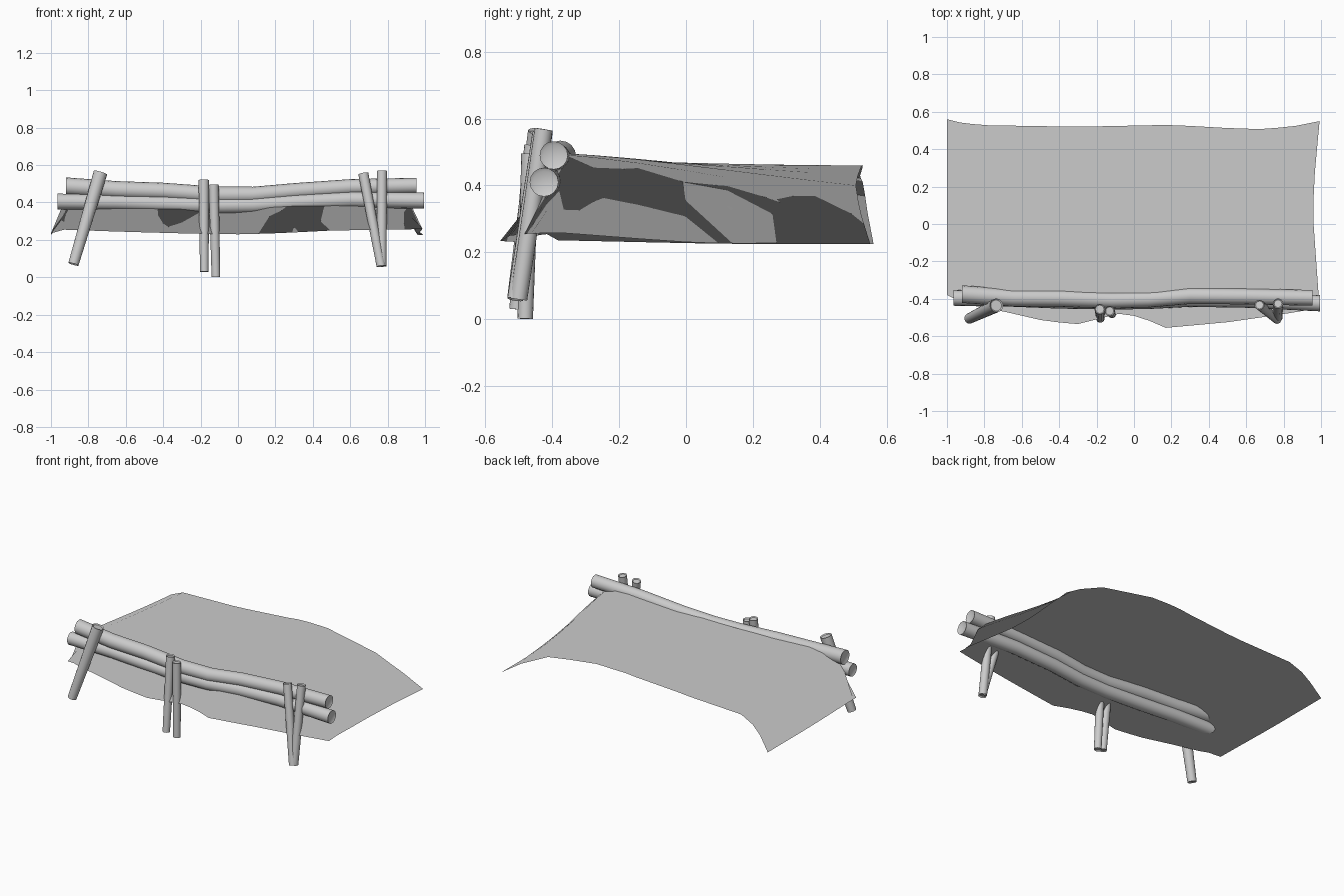
import bpy, bmesh, math
from mathutils import Vector

cube = bpy.data.objects.get("Cube")
if cube:
    bpy.data.objects.remove(cube, do_unlink=True)

grey = bpy.data.materials.new("plain_grey")
grey.use_nodes = True
grey.diffuse_color = (0.6, 0.6, 0.6, 1)
grey.node_tree.nodes["Principled BSDF"].inputs["Base Color"].default_value = (0.6, 0.6, 0.6, 1)


def finish(bm, name):
    mesh = bpy.data.meshes.new(name)
    bm.to_mesh(mesh)
    bm.free()
    mesh.materials.append(grey)
    obj = bpy.data.objects.new(name, mesh)
    bpy.context.collection.objects.link(obj)
    return obj


def interp(points, x):
    """Piecewise linear lookup in a list of (x, value) pairs."""
    for (x0, a), (x1, b) in zip(points, points[1:]):
        if x <= x1:
            return a + (b - a) * (x - x0) / (x1 - x0)
    return points[-1][1]


def log(name, path, r0, r1, sides=16):
    """Tapered round log along a path, with slightly hollowed ends."""
    pts = [Vector(p) for p in path]
    axis = (pts[-1] - pts[0]).normalized()
    side = axis.cross(Vector((0, 1, 0))).normalized()
    up = side.cross(axis)
    bm = bmesh.new()
    rings = []
    for i, p in enumerate(pts):
        r = r0 + (r1 - r0) * i / (len(pts) - 1)
        angles = [math.tau * k / sides for k in range(sides)]
        rings.append([bm.verts.new(p + r * (math.cos(a) * side + math.sin(a) * up)) for a in angles])
    for a, b in zip(rings, rings[1:]):
        for k in range(sides):
            j = (k + 1) % sides
            bm.faces.new((a[k], a[j], b[j], b[k]))
    caps = [bm.faces.new(rings[0][::-1]), bm.faces.new(rings[-1])]
    bmesh.ops.recalc_face_normals(bm, faces=bm.faces)
    for cap in caps:
        bmesh.ops.inset_region(bm, faces=[cap], thickness=0.25 * min(r0, r1), depth=-0.006)
    obj = finish(bm, name)
    bpy.ops.object.select_all(action='DESELECT')
    obj.select_set(True)
    bpy.context.view_layer.objects.active = obj
    bpy.ops.object.shade_smooth_by_angle(angle=math.radians(40))


# Two wavy rails
log("upper_rail", [(-.92, -.375, .487), (-.65, -.395, .468), (-.4, -.397, .46), (-.12, -.407, .44),
                   (.08, -.402, .44), (.3, -.384, .46), (.6, -.387, .482), (.955, -.395, .49)], .047, .042)
log("lower_rail", [(-.965, -.395, .405), (-.65, -.4, .402), (-.4, -.41, .393), (-.12, -.415, .383),
                   (.08, -.412, .385), (.3, -.4, .4), (.6, -.405, .415), (.995, -.424, .41)], .042, .043)

# Posts leaning against the rails, bottom to top
posts = {
    "leaning_post": ((-.88, -.505, .07), (-.735, -.435, .56), .028, .037),
    "middle_post_outer": ((-.18, -.505, .03), (-.183, -.455, .52), .023, .028),
    "middle_post_inner": ((-.118, -.48, .002), (-.13, -.465, .495), .023, .027),
    "forked_post_inner": ((.765, -.51, .06), (.67, -.432, .555), .024, .027),
    "forked_post_outer": ((.768, -.5, .06), (.77, -.425, .568), .026, .027),
}
for name, (foot, top, r0, r1) in posts.items():
    log(name, (foot, top), r0, r1)

# Draped sheet: raised middle, drooping sides and front, open back
front_y = [(-1, -.38), (-.9, -.43), (-.73, -.46), (-.47, -.52), (-.3, -.535), (-.08, -.48),
           (.03, -.495), (.17, -.555), (.5, -.525), (.75, -.49), (1, -.45)]
front_z = [(-1, .235), (-.94, .255), (-.6, .243), (-.3, .235), (0, .23), (.2, .235),
           (.5, .25), (1, .258)]
back_y = [(-1, .56), (-.92, .54), (-.8, .528), (-.3, .52), (.2, .53), (.65, .505), (.85, .52), (1, .55)]
back_z = [(-1, .226), (-.9, .356), (-.78, .41), (-.4, .423), (0, .45), (.1, .46), (.3, .46),
          (.5, .43), (.68, .4), (.87, .31), (1, .226)]
right_x = [(-.45, .992), (0, .96), (.2, .96), (.55, .992)]
half = [0, .08, .17, .3, .4, .5, .68, .78, .87, .93, 1]
columns = [-x for x in half[:0:-1]] + half
flat_rows = [0, .1, .25, .4, .55, .7, .85, 1]

bm = bmesh.new()
grid = []
for row in range(len(flat_rows) + 2):
    # The first rows climb from the front hem to the rails, the rest run back
    climb = min(1, row / 2)
    t = flat_rows[max(0, row - 2)]
    line = []
    for x in columns:
        hem, back = interp(front_y, x), interp(back_y, x)
        ridge = max(-.365, hem + .06)
        y = hem + (ridge - hem) * climb + (back - ridge) * t
        ease = min(1, t * 2)
        rim = interp(front_z, x) * (1 - ease) + .226 * ease
        crest = .472 - .012 * t + .06 * x * x * (1 - t)
        z = rim + (crest - rim) * (1 - abs(x) ** 11) * climb
        z += (interp(back_z, x) - z) * t ** 1.7
        line.append(bm.verts.new((x * interp(right_x, y) if x > 0 else x, y, z)))
    grid.append(line)
for a, b in zip(grid, grid[1:]):
    for k in range(len(columns) - 1):
        bm.faces.new((a[k], a[k + 1], b[k + 1], b[k]))
for f in bm.faces:
    f.smooth = True
sheet = finish(bm, "draped_sheet")
# Even shading over the whole cloth
sheet.data.normals_split_custom_set_from_vertices([(0, 0, 1)] * len(sheet.data.vertices))
